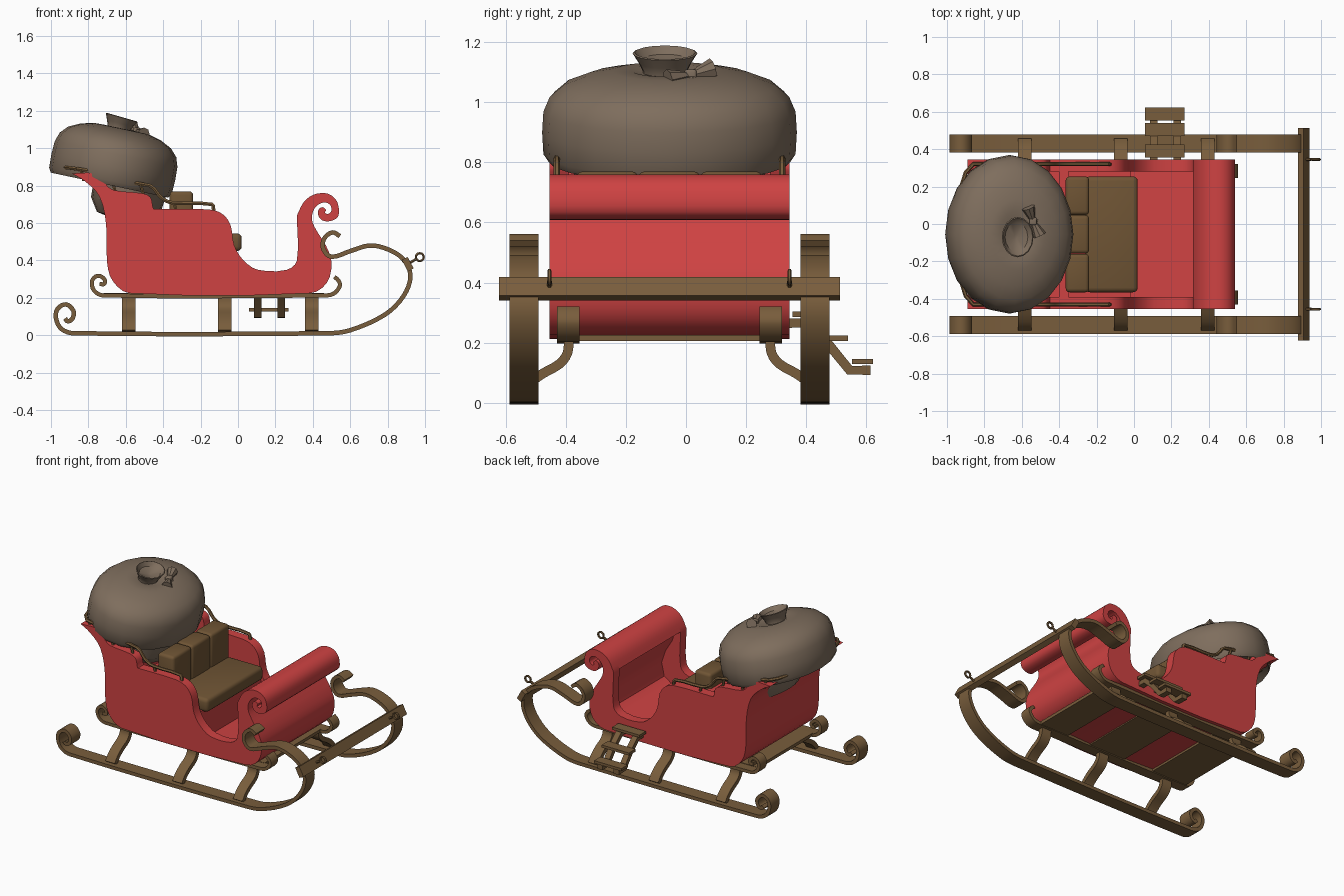
import bpy, bmesh, math
from mathutils import Vector, Matrix

if "Cube" in bpy.data.objects:
    bpy.data.objects.remove(bpy.data.objects["Cube"])

YC = -0.055  # centre line of the sleigh (the step sticks out on one side)


def material(name, rgb):
    m = bpy.data.materials.new(name)
    m.diffuse_color = (*rgb, 1)
    m.use_nodes = True
    m.node_tree.nodes["Principled BSDF"].inputs["Base Color"].default_value = m.diffuse_color
    return m


RED = material("red_paint", (0.62, 0.055, 0.055))
WOOD = material("wood", (0.19, 0.11, 0.045))
LEATHER = material("leather", (0.16, 0.09, 0.035))
CLOTH = material("sack_cloth", (0.21, 0.155, 0.11))


def finish(name, bm, mat, matrix=None):
    if matrix is not None:
        bm.transform(matrix)
    bmesh.ops.recalc_face_normals(bm, faces=bm.faces)
    me = bpy.data.meshes.new(name)
    bm.to_mesh(me)
    bm.free()
    me.materials.append(mat)
    ob = bpy.data.objects.new(name, me)
    bpy.context.collection.objects.link(ob)
    return ob


def smooth(pts, n=4):
    """Hermite curve through 2D points, tangents scaled by segment length."""
    p = [Vector(q) for q in pts]
    t = [(p[min(i + 1, len(p) - 1)] - p[max(i - 1, 0)]).normalized() for i in range(len(p))]
    out = []
    for i in range(len(p) - 1):
        L = (p[i + 1] - p[i]).length
        for k in range(n):
            u = k / n
            out.append(p[i] * (2*u**3 - 3*u*u + 1) + t[i] * L * (u**3 - 2*u*u + u)
                       + p[i + 1] * (3*u*u - 2*u**3) + t[i + 1] * L * (u**3 - u*u))
    return out + [p[-1]]


def extrude(name, pts, y0, y1, mat):
    bm = bmesh.new()
    f = bm.faces.new([bm.verts.new((x, y0, z)) for x, z in pts])
    r = bmesh.ops.extrude_face_region(bm, geom=[f])
    bmesh.ops.translate(bm, vec=(0, y1 - y0, 0), verts=[v for v in r['geom'] if isinstance(v, bmesh.types.BMVert)])
    bmesh.ops.triangulate(bm, faces=[f for f in bm.faces if len(f.verts) > 4])
    return finish(name, bm, mat)


def ribbon(name, path, thick, a, b, mat, place):
    """Flat bar: 2D path with thickness, spread from a to b along the third axis."""
    bm, rings = bmesh.new(), []
    for i, p in enumerate(path):
        d = (path[min(i + 1, len(path) - 1)] - path[max(i - 1, 0)]).normalized()
        o = Vector((-d.y, d.x)) * thick / 2
        rings.append([bm.verts.new(place(q, c)) for q, c in ((p + o, a), (p - o, a), (p - o, b), (p + o, b))])
    for r, s in zip(rings, rings[1:]):
        for k in range(4):
            bm.faces.new((r[k], r[(k + 1) % 4], s[(k + 1) % 4], s[k]))
    bm.faces.new(rings[0])
    bm.faces.new(rings[-1])
    return finish(name, bm, mat)


def in_xz(q, c):
    return (q.x, c, q.y)


def in_yz(q, c):
    return (c, q.x, q.y)


def box(name, lo, hi, mat, bevel=0, rot=0):
    lo, hi = Vector(lo), Vector(hi)
    bm = bmesh.new()
    bmesh.ops.create_cube(bm, size=1, matrix=Matrix.Diagonal((*(hi - lo), 1)))
    if bevel:
        bmesh.ops.bevel(bm, geom=bm.edges[:], offset=bevel, segments=3, affect='EDGES', profile=0.5)
    return finish(name, bm, mat, Matrix.Translation((lo + hi) / 2) @ Matrix.Rotation(rot, 4, 'Y'))


def lathe(name, prof, centre, sx, sy, tilt, mat, n=24):
    bm, rings = bmesh.new(), []
    for r, h in prof:
        rings.append([bm.verts.new((r * sx * math.cos(2*math.pi*k/n), r * sy * math.sin(2*math.pi*k/n), h))
                      for k in range(n)])
    for a, b in zip(rings, rings[1:]):
        for k in range(n):
            bm.faces.new((a[k], a[(k + 1) % n], b[(k + 1) % n], b[k]))
    bm.faces.new(rings[0])
    bm.faces.new(rings[-1])
    return finish(name, bm, mat, Matrix.Translation(centre) @ Matrix.Rotation(math.radians(tilt), 4, 'Y'))


def tube(name, pts, r, mat, cyclic=False):
    cu = bpy.data.curves.new(name, 'CURVE')
    cu.dimensions, cu.bevel_depth, cu.bevel_resolution, cu.use_fill_caps = '3D', r, 1, True
    sp = cu.splines.new('POLY')
    sp.points.add(len(pts) - 1)
    for q, p in zip(sp.points, pts):
        q.co = (*p, 1)
    sp.use_cyclic_u = cyclic
    cu.materials.append(mat)
    ob = bpy.data.objects.new(name, cu)
    bpy.context.collection.objects.link(ob)
    bpy.ops.object.select_all(action='DESELECT')
    ob.select_set(True)
    bpy.context.view_layer.objects.active = ob
    bpy.ops.object.convert(target='MESH')


# Body: outer outline from rear lip, under the floor, to the front scroll
outer = smooth([(-0.89, 0.865), (-0.82, 0.825), (-0.74, 0.74), (-0.705, 0.59), (-0.70, 0.39), (-0.67, 0.29),
                (-0.58, 0.225), (0.385, 0.225), (0.475, 0.28), (0.50, 0.39), (0.47, 0.48), (0.42, 0.56),
                (0.395, 0.62), (0.41, 0.68), (0.455, 0.71), (0.49, 0.70), (0.50, 0.67), (0.485, 0.65),
                (0.465, 0.655), (0.47, 0.67), (0.45, 0.685), (0.43, 0.67), (0.43, 0.64), (0.45, 0.615),
                (0.49, 0.61), (0.535, 0.635), (0.535, 0.70), (0.51, 0.74), (0.465, 0.76), (0.40, 0.75),
                (0.35, 0.71), (0.315, 0.64)], 3)
side_top = smooth([(0.315, 0.62), (0.315, 0.40), (0.26, 0.35), (0.107, 0.35), (0.03, 0.40), (-0.02, 0.48),
                   (-0.04, 0.59), (-0.085, 0.65), (-0.16, 0.673), (-0.45, 0.675)], 3)
side_top += smooth([(-0.455, 0.685), (-0.47, 0.74), (-0.52, 0.76), (-0.66, 0.775), (-0.70, 0.80),
                    (-0.72, 0.845), (-0.80, 0.87)], 3)
inner = [(0.36, 0.62), (0.38, 0.56), (0.43, 0.48), (0.46, 0.39), (0.44, 0.30), (0.38, 0.26), (-0.58, 0.26),
         (-0.64, 0.31), (-0.665, 0.39), (-0.665, 0.59), (-0.70, 0.74), (-0.78, 0.84), (-0.83, 0.868)]
extrude("body_shell", outer + inner, YC - 0.335, YC + 0.335, RED)
for s, side in ((-1, "front"), (1, "rear")):
    extrude("body_side_" + side, outer + side_top, YC + s * 0.335, YC + s * 0.40, RED)

# Seat
box("seat_base", (-0.40, YC - 0.335, 0.25), (-0.02, YC + 0.335, 0.46), RED)
box("seat_cushion", (-0.26, YC - 0.31, 0.45), (0.02, YC + 0.31, 0.545), LEATHER, 0.025)
box("seat_back_board", (-0.40, YC - 0.335, 0.44), (-0.35, YC + 0.335, 0.67), RED)
for i in range(3):
    y = YC - 0.31 + i * 0.207
    box("back_cushion", (-0.365, y, 0.50), (-0.24, y + 0.205, 0.77), LEATHER, 0.02)

# Runners, struts and fittings on both sides
lower = smooth([(-0.925, 0.09), (-0.91, 0.075), (-0.885, 0.09), (-0.88, 0.13), (-0.92, 0.165), (-0.965, 0.14),
                (-0.973, 0.09), (-0.945, 0.035), (-0.88, 0.011), (0.48, 0.011), (0.60, 0.027), (0.785, 0.11),
                (0.885, 0.21), (0.922, 0.32), (0.88, 0.41), (0.80, 0.46), (0.705, 0.48), (0.60, 0.45),
                (0.50, 0.42), (0.457, 0.46), (0.46, 0.515), (0.505, 0.55), (0.545, 0.53)])
upper = smooth([(-0.74, 0.275), (-0.715, 0.275), (-0.715, 0.30), (-0.75, 0.318), (-0.78, 0.29), (-0.77, 0.24),
                (-0.72, 0.213), (0.45, 0.213), (0.51, 0.222), (0.545, 0.265), (0.535, 0.295), (0.515, 0.312)])
for s in (-1, 1):
    ribbon("lower_runner", lower, 0.024, YC + s * 0.437, YC + s * 0.533, WOOD, in_xz)
    ribbon("upper_runner", upper, 0.022, YC + s * 0.30, YC + s * 0.375, WOOD, in_xz)
    strut = smooth([(YC + s * d, z) for d, z in
                    ((0.50, 0.02), (0.47, 0.06), (0.425, 0.095), (0.365, 0.13), (0.34, 0.165), (0.335, 0.21))], 3)
    for x in (-0.585, -0.07, 0.395):
        ribbon("strut", strut, 0.032, x - 0.036, x + 0.036, WOOD, in_yz)
    # Harness eye on the crossbar
    y = YC + s * 0.40
    tube("harness_pin", [(0.90, y, 0.375), (0.948, y, 0.405)], 0.008, WOOD)
    tube("harness_ring", [(0.972 + 0.021 * math.cos(a * math.pi / 6), y, 0.418 + 0.021 * math.sin(a * math.pi / 6))
                          for a in range(12)], 0.007, WOOD, True)
box("crossbar", (0.89, YC - 0.568, 0.345), (0.925, YC + 0.568, 0.415), WOOD, rot=math.radians(-28))

# Floor slats below the body
for x0, x1 in ((-0.72, -0.45), (-0.22, 0.06), (0.24, 0.46)):
    box("floor_slat", (x0, YC - 0.31, 0.205), (x1, YC + 0.31, 0.226), WOOD)

# Boarding step on the +y side
for y, z in ((0.355, 0.285), (0.47, 0.205), (0.553, 0.128)):
    box("step_tread", (0.06, y, z), (0.27, y + 0.07, z + 0.018), WOOD)
stringer = [Vector(p) for p in ((0.34, 0.265), (0.40, 0.265), (0.47, 0.20), (0.545, 0.108), (0.615, 0.108))]
for x in (0.105, 0.23):
    ribbon("step_stringer", stringer, 0.032, x - 0.02, x + 0.02, WOOD, in_yz)

# Hand rail: sides joined around the back
rail = smooth([(-0.13, 0.66), (-0.14, 0.70), (-0.35, 0.708), (-0.41, 0.735), (-0.47, 0.80), (-0.68, 0.825),
               (-0.76, 0.87), (-0.86, 0.89)], 3)
half = [(p.x, 0.375, p.y) for p in rail] + [(-0.90, 0.33, 0.895), (-0.925, 0.25, 0.897)]
tube("hand_rail", [(x, YC + y, z) for x, y, z in half] + [(x, YC - y, z) for x, y, z in reversed(half)], 0.011, WOOD)
for s in (-1, 1):
    for x, z in ((-0.34, 0.70), (-0.52, 0.81), (-0.67, 0.82), (-0.84, 0.885)):
        tube("rail_post", [(x, YC + s * 0.375, z), (x + 0.015, YC + s * 0.375, z - 0.06)], 0.009, WOOD)

# Sack: wide overhanging top, smaller part sitting in the body, gathered neck
lathe("sack", [(0.02, -0.05), (0.70, -0.05), (0.88, -0.09), (0.96, -0.13), (1.0, -0.105), (1.01, -0.03), (1.0, 0.04),
               (0.95, 0.09), (0.84, 0.13), (0.66, 0.16), (0.45, 0.178), (0.30, 0.18), (0.22, 0.17), (0.02, 0.165)],
      (-0.66, YC, 0.93), 0.335, 0.42, 12, CLOTH, 20)
lathe("sack_bottom", [(0.02, -0.22), (0.7, -0.20), (0.95, -0.13), (1, 0), (1, 0.08), (0.02, 0.08)],
      (-0.57, YC, 0.82), 0.20, 0.325, 14, CLOTH, 20)
lathe("sack_neck", [(0.95, -0.03), (0.70, 0.0), (0.68, 0.02), (0.82, 0.05), (1.0, 0.082), (0.94, 0.085),
                    (0.72, 0.06), (0.1, 0.045)], (-0.645, -0.07, 1.085), 0.088, 0.108, 16, CLOTH, 16)

# Bow tied at the neck
knot = Vector((-0.54, 0.015, 1.09))
for tip in (Vector((-0.505, -0.06, 1.075)), Vector((-0.565, 0.088, 1.112))):
    d = tip - knot
    bm = bmesh.new()
    bmesh.ops.create_cone(bm, cap_ends=True, segments=8, radius1=0.012, radius2=0.036, depth=d.length)
    finish("bow_loop", bm, CLOTH, Matrix.Translation((knot + tip) / 2) @ d.to_track_quat('Z', 'Y').to_matrix().to_4x4())
box("bow_knot", knot - Vector((0.02,) * 3), knot + Vector((0.02,) * 3), CLOTH, 0.008)
for y in (0.02, 0.045):
    tube("bow_tail", [knot, (-0.48, y, 1.055), (-0.455, y + 0.01, 1.04)], 0.008, CLOTH)

# Shading
bpy.ops.object.select_all(action='SELECT')
bpy.context.view_layer.objects.active = bpy.context.selected_objects[0]
bpy.ops.object.shade_smooth_by_angle(angle=math.radians(35))
